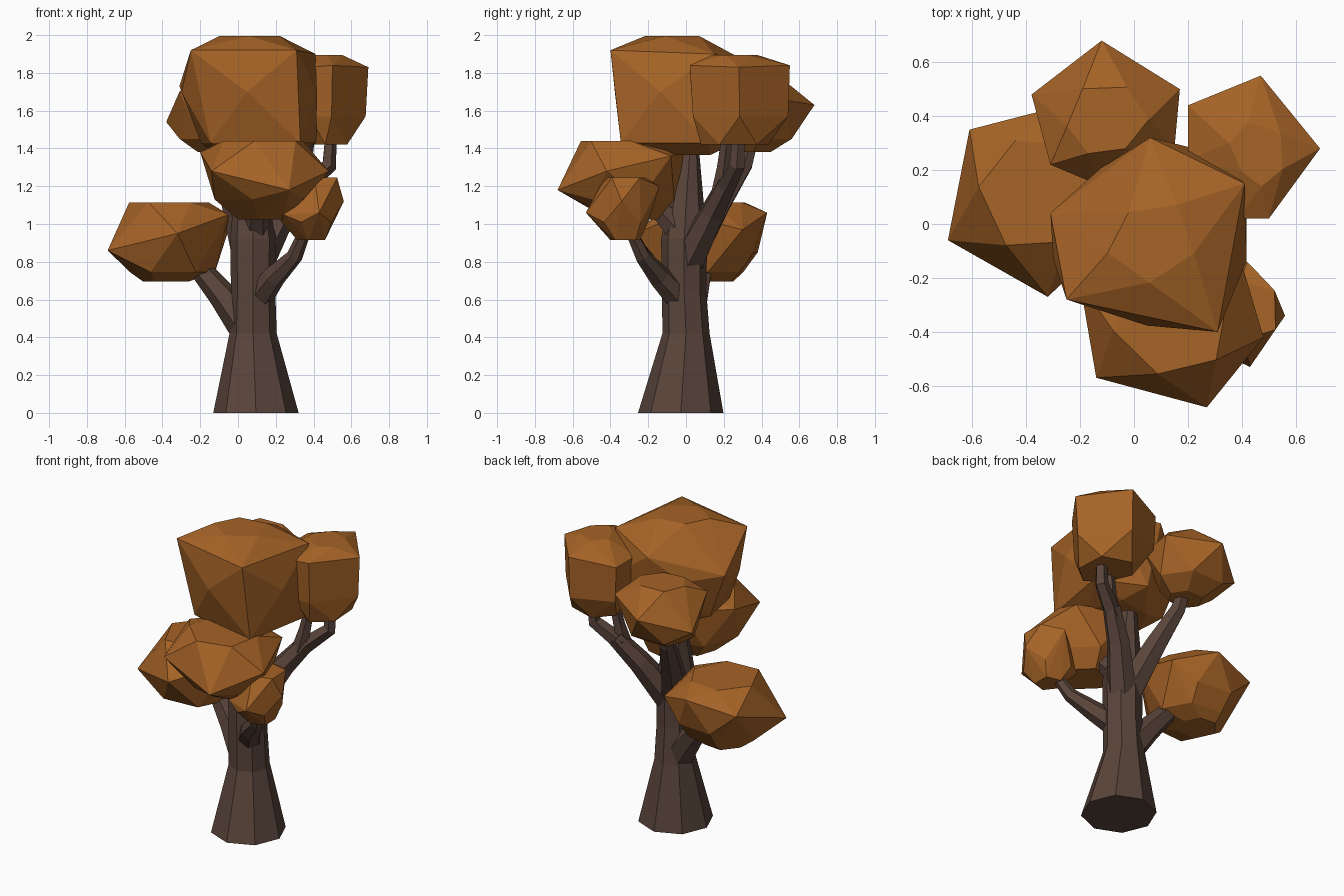
import bpy, bmesh, math
from mathutils import Vector

if "Cube" in bpy.data.objects:
    bpy.data.objects.remove(bpy.data.objects["Cube"])


def material(name, color):
    m = bpy.data.materials.new(name)
    m.diffuse_color = color
    m.use_nodes = True
    m.node_tree.nodes["Principled BSDF"].inputs["Base Color"].default_value = m.diffuse_color
    return m


LEAF = material("autumn_leaf", (0.38, 0.125, 0.02, 1))
BARK = material("bark", (0.10, 0.058, 0.043, 1))


def finish(name, bm, mat):
    bmesh.ops.recalc_face_normals(bm, faces=bm.faces)
    me = bpy.data.meshes.new(name)
    bm.to_mesh(me)
    bm.free()
    ob = bpy.data.objects.new(name, me)
    bpy.context.collection.objects.link(ob)
    me.materials.append(mat)


def clump(name, ring, levels):
    """Faceted hull: a widest ring plus scaled copies at (z, scale, dx, dy, turn);
    turn 0.5 puts the copy's corners between the ring's corners, 0 aligns them."""
    ring = [Vector(p) for p in ring]
    c = sum(ring, Vector()) / len(ring)
    pts = list(ring)
    for z, s, dx, dy, turn in levels:
        for a, b in zip(ring, ring[1:] + ring[:1]):
            p = c + (a.lerp(b, turn) - c) * s
            pts.append(Vector((p.x + dx, p.y + dy, z)))
    bm = bmesh.new()
    for p in pts:
        bm.verts.new(p)
    bmesh.ops.convex_hull(bm, input=bm.verts)
    bmesh.ops.delete(bm, geom=[v for v in bm.verts if not v.link_faces], context='VERTS')
    bmesh.ops.dissolve_limit(bm, angle_limit=0.02, verts=bm.verts, edges=bm.edges)
    finish(name, bm, LEAF)


def limb(name, path, sides=6, level=False):
    """Tapered tube through (x, y, z, radius) stations."""
    bm = bmesh.new()
    rings = []
    n = len(path)
    up = Vector((0, 0, 1))
    for i, (x, y, z, r) in enumerate(path):
        t = Vector(path[min(i + 1, n - 1)][:3]) - Vector(path[max(i - 1, 0)][:3])
        q = up.rotation_difference(up if level else t.normalized())
        ring = []
        for k in range(sides):
            a = 2 * math.pi * k / sides
            ring.append(bm.verts.new(Vector((x, y, z)) + q @ Vector((r * math.cos(a), r * math.sin(a), 0))))
        rings.append(ring)
    for lo, hi in zip(rings, rings[1:]):
        for k in range(sides):
            j = (k + 1) % sides
            bm.faces.new((lo[k], lo[j], hi[j], hi[k]))
    bm.faces.new(rings[0])
    bm.faces.new(rings[-1])
    finish(name, bm, BARK)


# Trunk and branches
limb("trunk", [(.095, -.028, 0, .226), (.08, 0, .42, .125), (.08, -.01, .65, .117),
               (.08, -.01, .92, .122), (.07, 0, 1.1, .095), (.06, .02, 1.38, .05)], 8, True)
limb("left_branch", [(.07, .0, .42, .1), (-.08, .05, .62, .075), (-.25, .1, .82, .05)])
limb("small_front_branch", [(.08, .0, .57, .08), (.19, -.14, .72, .062),
                            (.3, -.23, .83, .043), (.37, -.31, 1.0, .03)])
limb("front_branch", [(.08, .04, .82, .08), (.1, -.07, 1.0, .07), (.11, -.2, 1.14, .05)])
limb("back_left_branch", [(.07, .0, .8, .095), (-.02, .18, 1.12, .07), (-.08, .31, 1.32, .05),
                          (-.1, .35, 1.46, .04)])
limb("back_right_branch", [(.09, .0, .78, .095), (.24, .14, 1.06, .07), (.36, .22, 1.22, .055)])
limb("back_right_fork_inner", [(.32, .18, 1.16, .05), (.35, .2, 1.3, .038), (.38, .22, 1.48, .03)], 5)
limb("back_right_fork_outer", [(.33, .2, 1.18, .055), (.48, .27, 1.31, .043), (.49, .28, 1.48, .033)], 5)

# Leaf clumps
clump("crown_leaves",
      [(.31, -.40, 1.92), (.41, .15, 1.9), (.06, .32, 1.86), (-.31, .04, 1.73), (-.25, -.28, 1.92)],
      [(1.995, .5, .02, -.03, .5), (1.7, 1.12, .02, 0, .5), (1.43, .85, .06, 0, 0),
       (1.365, .6, .04, 0, .5)])
clump("back_right_leaves",
      [(.69, .28, 1.83), (.47, .55, 1.84), (.2, .44, 1.8), (.2, .24, 1.8),
       (.38, .02, 1.83), (.5, .02, 1.84)],
      [(1.895, .5, .05, 0, .5), (1.57, .95, 0, .005, 0), (1.42, .75, .03, 0, .5)])
clump("back_left_leaves",
      [(-.12, .68, 1.63), (.17, .5, 1.66), (.15, .28, 1.64), (-.12, .14, 1.62),
       (-.31, .22, 1.7), (-.38, .48, 1.54)],
      [(1.77, .6, 0, 0, .5), (1.45, .85, 0, 0, .5), (1.38, .45, 0, -.03, .5)])
clump("left_leaves",
      [(-.69, -.06, .86), (-.32, -.27, .95), (-.05, -.02, 1.05), (-.05, .3, .97),
       (-.3, .43, 1.06), (-.61, .35, 1.0)],
      [(1.115, .7, -.02, .0, .5), (.85, .85, 0, .03, .5), (.745, .75, 0, -.02, .5),
       (.695, .4, -.04, .02, .5)])
clump("front_leaves",
      [(.27, -.68, 1.18), (.48, -.42, 1.28), (.38, -.08, 1.36), (.05, 0, 1.39),
       (-.2, -.22, 1.38), (-.14, -.57, 1.28)],
      [(1.44, .7, 0, -.02, .5), (1.13, .85, 0, .02, .5), (1.025, .45, 0, .05, .5)])
clump("small_front_leaves",
      [(.43, -.53, 1.06), (.56, -.34, 1.12), (.42, -.14, 1.2), (.22, -.26, 1.03), (.24, -.44, 1.05)],
      [(1.245, .75, .06, .02, .5), (1.01, 1.0, 0, 0, .5), (.915, .55, .02, .02, .5)])
